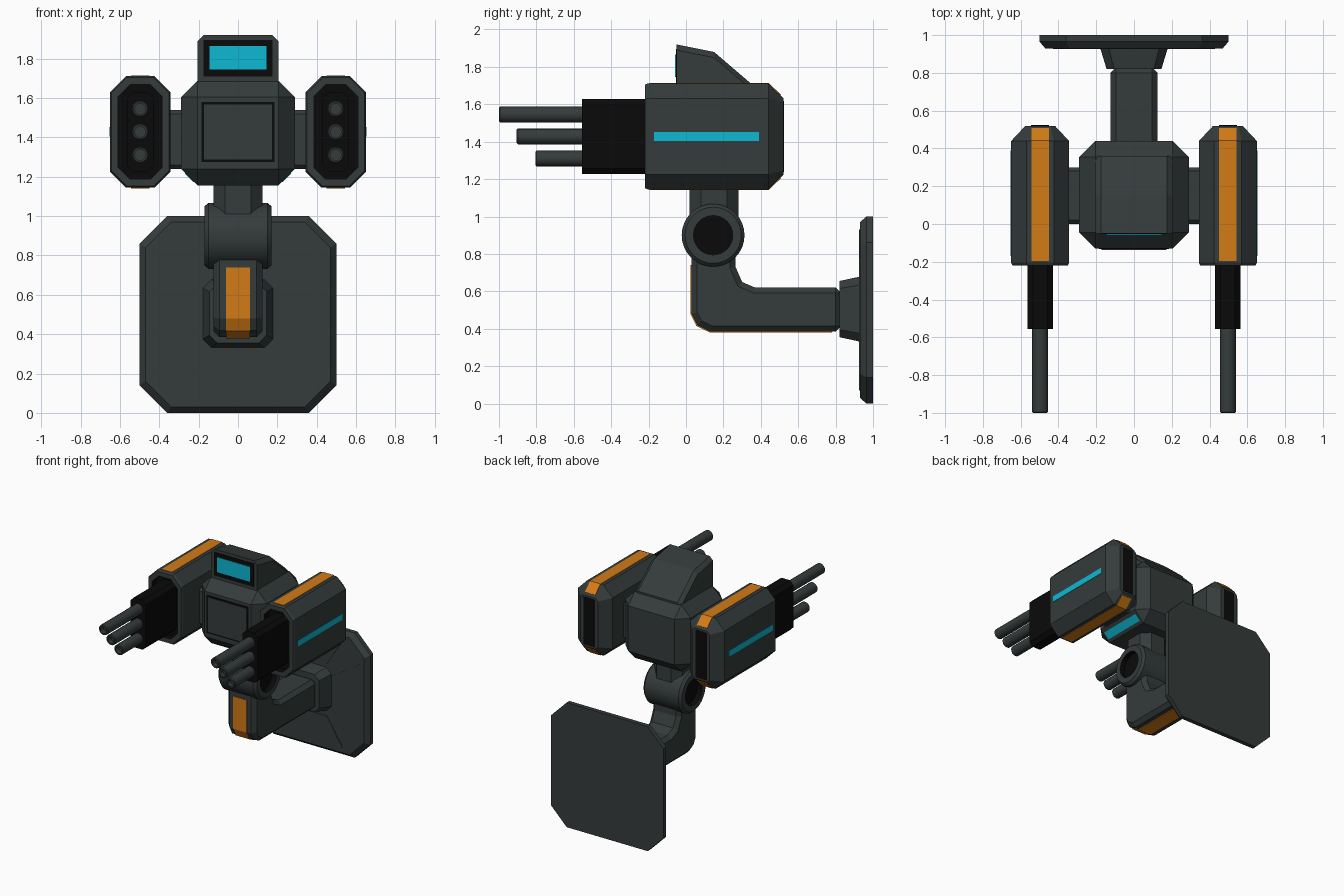
import bpy, bmesh, math
from mathutils import Vector

old = bpy.data.objects.get("Cube")
if old:
    bpy.data.objects.remove(old, do_unlink=True)


def material(name, color):
    m = bpy.data.materials.new(name)
    m.use_nodes = True
    m.diffuse_color = (*color, 1)
    m.node_tree.nodes["Principled BSDF"].inputs["Base Color"].default_value = (*color, 1)
    return m


MATS = [material("dark gunmetal", (0.035, 0.045, 0.044)),
        material("black", (0.003, 0.003, 0.003)),
        material("orange", (0.65, 0.2, 0.008)),
        material("cyan", (0.004, 0.48, 0.65))]
METAL, BLACK, ORANGE, CYAN = range(4)

AXES = {"x": lambda u, v, t: (t, u, v),
        "y": lambda u, v, t: (u, t, v),
        "z": lambda u, v, t: (u, v, t)}


def finish(bm, name):
    bmesh.ops.recalc_face_normals(bm, faces=bm.faces)
    mesh = bpy.data.meshes.new(name)
    bm.to_mesh(mesh)
    bm.free()
    for m in MATS:
        mesh.materials.append(m)
    ob = bpy.data.objects.new(name, mesh)
    bpy.context.collection.objects.link(ob)
    return ob


def loft(name, axis, rings, mats=METAL, smooth=False):
    """Skin (polygon, position) rings along an axis; mats = one per band plus both caps."""
    bm = bmesh.new()
    place = AXES[axis]
    loops = [[bm.verts.new(place(u, v, t)) for u, v in poly] for poly, t in rings]
    if isinstance(mats, int):
        mats = [mats] * (len(rings) + 1)
    bm.faces.new(loops[0]).material_index = mats[0]
    for a, b, m in zip(loops, loops[1:], mats[1:]):
        for i in range(len(a)):
            j = (i + 1) % len(a)
            bm.faces.new((a[i], a[j], b[j], b[i])).material_index = m
    bm.faces.new(loops[-1]).material_index = mats[-1]
    if smooth:
        bmesh.ops.recalc_face_normals(bm, faces=bm.faces)
        for f in bm.faces:
            f.smooth = True
        for e in bm.edges:
            e.smooth = e.calc_face_angle(0) < 0.6
    return finish(bm, name)


def octagon(cu, cv, hu, hv, c):
    q = [(hu, hv - c), (hu - c, hv), (c - hu, hv), (-hu, hv - c),
         (-hu, c - hv), (c - hu, -hv), (hu - c, -hv), (hu, c - hv)]
    return [(cu + u, cv + v) for u, v in q]


def rect(cu, cv, hu, hv):
    return [(cu + a * hu, cv + b * hv) for a, b in ((1, 1), (-1, 1), (-1, -1), (1, -1))]


def circle(cu, cv, r, n=32):
    return [(cu + r * math.cos(2 * math.pi * i / n), cv + r * math.sin(2 * math.pi * i / n))
            for i in range(n)]


def ribbon(name, cx, half, path, mat):
    """Thin painted strip that follows a y-z path."""
    bm = bmesh.new()
    rows = [[bm.verts.new((cx + s * half, y, z)) for s in (-1, 1)] for y, z in path]
    for a, b in zip(rows, rows[1:]):
        bm.faces.new((a[0], a[1], b[1], b[0])).material_index = mat
    ob = finish(bm, name)
    mod = ob.modifiers.new("thickness", "SOLIDIFY")
    mod.thickness, mod.offset = 0.008, 0
    return ob


# Wall plate with clipped corners and four shallow trapezoid panels
loft("wall_plate", "y", [(octagon(0, 0.5, 0.47, 0.47, 0.13), 0.93),
                         (octagon(0, 0.5, 0.5, 0.5, 0.14), 0.965),
                         (octagon(0, 0.5, 0.5, 0.5, 0.14), 1.0)])
for k in range(4):
    a = k * math.pi / 2
    trap = [(-0.28, -0.43), (0.28, -0.43), (0.14, -0.21), (-0.14, -0.21)]
    trap = [(u * math.cos(a) - v * math.sin(a), 0.5 + u * math.sin(a) + v * math.cos(a))
            for u, v in trap]
    loft("wall_plate_panel", "y", [(trap, 0.926), (trap, 0.932)])

# Flange and bent arm
loft("arm_flange", "y", [(octagon(0, 0.505, 0.145, 0.15, 0.04), 0.82),
                         (octagon(0, 0.505, 0.18, 0.175, 0.045), 0.935)])
bend = [(0.03, 0.85), (0.03, 0.48), (0.06, 0.42), (0.13, 0.385), (0.83, 0.385), (0.83, 0.62),
        (0.37, 0.62), (0.30, 0.65), (0.265, 0.73), (0.265, 0.85)]
arm = loft("arm", "x", [(bend, -0.125), (bend, 0.125)])
mod = arm.modifiers.new("edges", "BEVEL")
mod.width, mod.segments, mod.angle_limit = 0.03, 1, 1.2
ribbon("arm_stripe", 0, 0.06, [(0.028, 0.74), (0.028, 0.48), (0.058, 0.418),
                               (0.13, 0.383), (0.78, 0.383)], ORANGE)

# Front end of the arm reaching over the elbow, elbow joint and neck
loft("elbow_joint", "x", [(circle(0.145, 0.9, r), x) for r, x in
                          ((0.105, -0.13), (0.105, -0.17), (0.15, -0.17), (0.168, -0.15),
                           (0.168, 0.15), (0.15, 0.17), (0.105, 0.17), (0.105, 0.13))],
     [BLACK, BLACK] + [METAL] * 5 + [BLACK, BLACK], smooth=True)
neck = octagon(0, 0.15, 0.125, 0.13, 0.06)
loft("neck", "z", [(neck, 0.98), (neck, 1.2)])

# Main body: chamfered block
bm = bmesh.new()
bmesh.ops.create_cube(bm, size=1)
for v in bm.verts:
    v.co = Vector((v.co.x * 0.58, v.co.y * 0.57 + 0.155, v.co.z * 0.535 + 1.4225))
bmesh.ops.bevel(bm, geom=bm.edges[:], offset=0.085, segments=1, affect="EDGES")
finish(bm, "body")
loft("side_mounts", "x", [(octagon(0.15, 1.39, 0.15, 0.15, 0.02), x) for x in (-0.4, 0.4)])

# Framed panel on the chest
chest = (0, 1.428)
loft("chest_frame", "y", [(rect(*chest, 0.185, 0.152), -0.133),
                          (rect(*chest, 0.185, 0.152), -0.12)], BLACK)
loft("chest_panel", "y", [(rect(*chest, 0.172, 0.139), -0.137),
                          (rect(*chest, 0.172, 0.139), -0.12)])

# Sensor head: sloped block with clipped top edges and a sunken screen
profile = [(-0.05, 1.65), (-0.05, 1.92), (0.15, 1.88), (0.36, 1.7), (0.36, 1.65)]
lowered = [(y, z - 0.03 if z > 1.66 else z) for y, z in profile]
loft("head", "x", [(lowered, -0.205), (profile, -0.175), (profile, 0.175), (lowered, 0.205)])
loft("screen_frame", "y", [(rect(0, 1.803, 0.175, 0.093), -0.054),
                           (rect(0, 1.803, 0.175, 0.093), -0.046)], BLACK)
loft("screen", "y", [(rect(0, 1.805, 0.145, 0.06), -0.058),
                     (rect(0, 1.805, 0.145, 0.06), -0.05)], CYAN)

# Weapon pods, one on each side
for side, label in ((1, "left"), (-1, "right")):
    cx, cz = side * 0.497, 1.428

    # Glowing strip on the lower chamfer of the body
    strip = [(side * 0.266, 1.221), (side * 0.222, 1.177),
             (side * 0.226, 1.173), (side * 0.27, 1.217)]
    loft(label + "_body_light", "y", [(strip, -0.03), (strip, 0.34)], CYAN)

    full = octagon(cx, cz, 0.153, 0.283, 0.08)
    hollow = octagon(cx, cz, 0.112, 0.24, 0.06)
    loft(label + "_pod", "y", [(hollow, -0.17), (hollow, -0.22),
                               (octagon(cx, cz, 0.146, 0.276, 0.078), -0.22),
                               (full, -0.205), (full, 0.44),
                               (octagon(cx, cz, 0.078, 0.205, 0.022), 0.52)],
         [BLACK, BLACK] + [METAL] * 5)
    loft(label + "_pod_vent", "y", [(rect(cx, cz, 0.048, 0.19), 0.515),
                                    (rect(cx, cz, 0.048, 0.19), 0.523)], BLACK)
    for s, where in ((1, "top"), (-1, "bottom")):
        ribbon(f"{label}_pod_{where}_stripe", cx, 0.046,
               [(-0.195, cz + s * 0.283), (0.44, cz + s * 0.283),
                (0.505, cz + s * 0.22)], ORANGE)
    light = rect(0.11, 1.428, 0.28, 0.024)
    loft(label + "_pod_light", "x", [(light, side * 0.645), (light, side * 0.653)], CYAN)

    # Barrel housing and three stepped hollow barrels
    block = octagon(cx, cz, 0.068, 0.2, 0.03)
    loft(label + "_barrel_housing", "y", [(block, -0.555), (block, -0.16)], BLACK)
    for z, tip in ((1.545, -1.0), (1.428, -0.905), (1.31, -0.805)):
        loft(label + "_barrel", "y", [(circle(cx, z, r, 16), y) for r, y in
                                      ((0.027, tip + 0.04), (0.027, tip), (0.036, tip),
                                       (0.042, tip + 0.006), (0.042, -0.54))], smooth=True)
